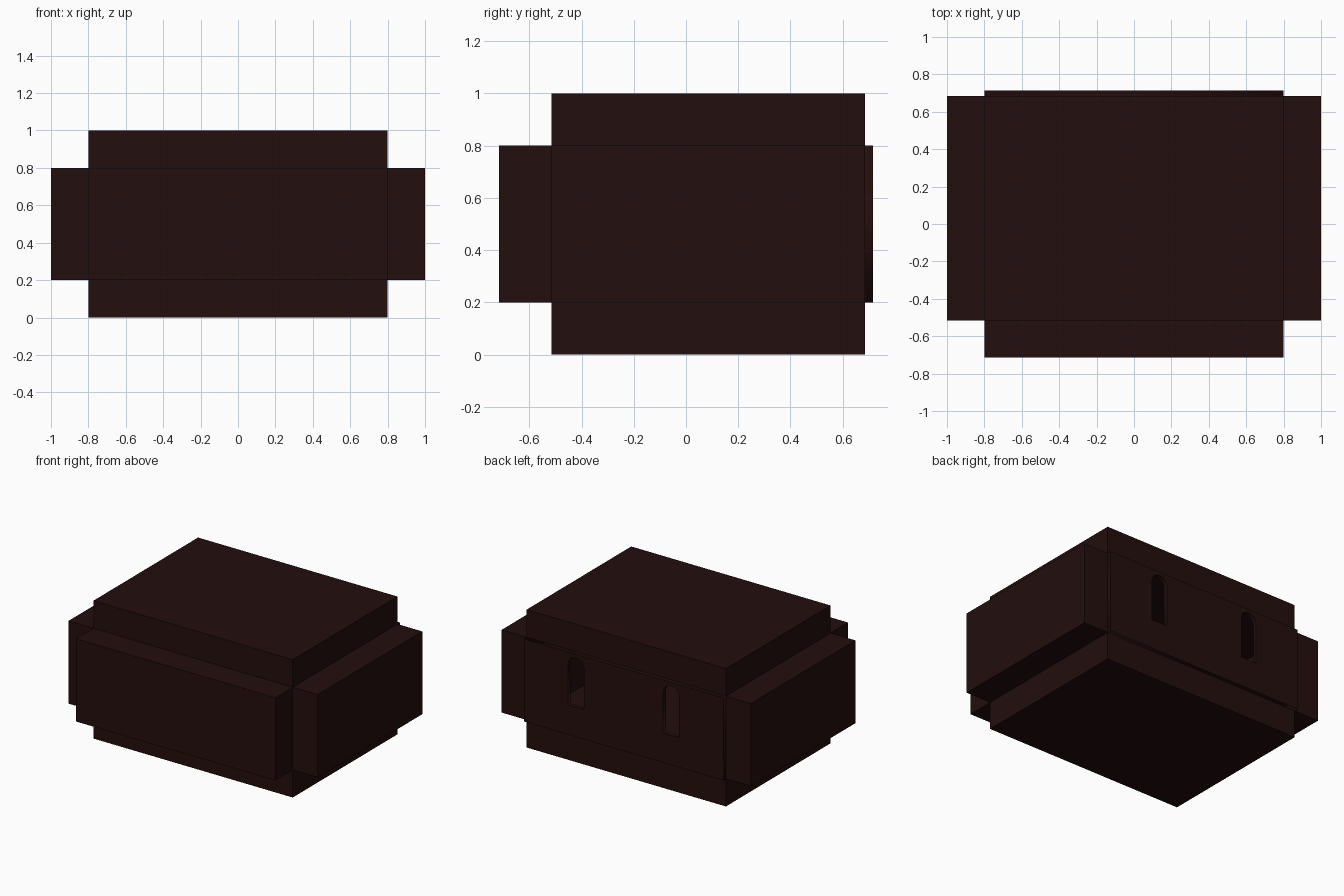
import bpy, bmesh, math

if "Cube" in bpy.data.objects:
    bpy.data.objects.remove(bpy.data.objects["Cube"])

mat = bpy.data.materials.new("dark_brown")
mat.diffuse_color = (0.016, 0.0045, 0.004, 1)
mat.use_nodes = True
mat.node_tree.nodes["Principled BSDF"].inputs["Base Color"].default_value = mat.diffuse_color

X0, X1 = 0.8, 1.0                  # inner and outer half width
YF, YB, YE = -0.515, 0.685, 0.715  # inner front, inner back, outer end
Z0, Z1 = 0.2, 0.8                  # inner floor and ceiling


def box(name, lo, hi):
    me = bpy.data.meshes.new(name)
    bm = bmesh.new()
    bmesh.ops.create_cube(bm, size=1)
    for v in bm.verts:
        v.co = [(a + b) / 2 + c * (b - a) for a, b, c in zip(lo, hi, v.co)]
    bm.to_mesh(me)
    bm.free()
    me.materials.append(mat)
    ob = bpy.data.objects.new(name, me)
    bpy.context.collection.objects.link(ob)


# Thick slabs enclosing a hollow room
box("floor_slab", (-X0, YF, 0), (X0, YB, Z0))
box("roof_slab", (-X0, YF, Z1), (X0, YB, 1))
box("front_wall", (-X0, -YE, Z0), (X0, YF, Z1))
box("left_wall", (-X1, YF, Z0), (-X0, YB, Z1))
box("right_wall", (X0, YF, Z0), (X1, YB, Z1))

# Thin back wall with two arched windows, an extruded outline with holes
cu = bpy.data.curves.new("back_wall", 'CURVE')
cu.dimensions = '2D'
cu.fill_mode = 'BOTH'
cu.extrude = (YE - YB) / 2


def outline(points):
    sp = cu.splines.new('POLY')
    sp.points.add(len(points) - 1)
    for p, (x, z) in zip(sp.points, points):
        p.co = (x, z, 0, 1)
    sp.use_cyclic_u = True


outline([(-X0, Z0), (X0, Z0), (X0, Z1), (-X0, Z1)])
R, SILL, SPRING = 0.064, 0.415, 0.71
for cx in (-0.382, 0.382):
    arch = [(cx + R * math.cos(math.pi * i / 16), SPRING + R * math.sin(math.pi * i / 16))
            for i in range(17)]
    outline([(cx - R, SILL), (cx + R, SILL)] + arch)
cu.materials.append(mat)
back = bpy.data.objects.new("back_wall", cu)
back.location.y = (YB + YE) / 2
back.rotation_euler.x = math.pi / 2
bpy.context.collection.objects.link(back)
bpy.context.view_layer.objects.active = back
back.select_set(True)
bpy.ops.object.convert(target='MESH')
